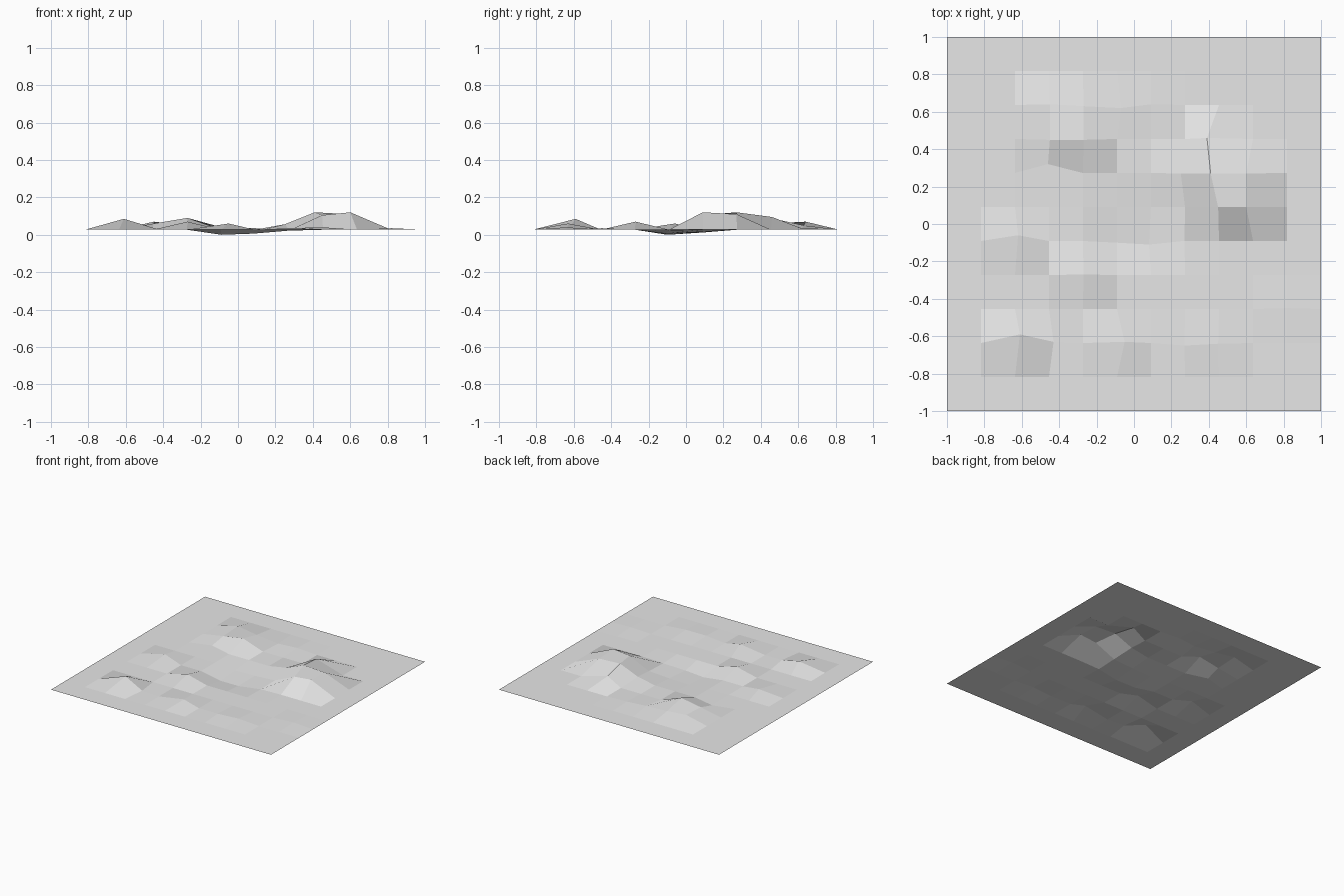
import bpy
import bmesh
from mathutils import Vector

default_cube = bpy.data.objects.get("Cube")
if default_cube:
    bpy.data.objects.remove(default_cube, do_unlink=True)

GROUND_LEVEL = 0.027
CELLS = 11


def make_material(name, colour):
    material = bpy.data.materials.new(name)
    material.use_nodes = True
    material.diffuse_color = colour
    shader = material.node_tree.nodes["Principled BSDF"]
    shader.inputs["Base Color"].default_value = colour
    return material


def sculpt(mesh, points):
    """Pull the grid vertex nearest to each point onto that point."""
    for x, y, z in points:
        target = Vector((x, y, GROUND_LEVEL))
        nearest = min(mesh.verts, key=lambda v: (v.co.xy - target.xy).length)
        nearest.co = (x, y, z)


# Large hill with a bent ridge
large_hill = [
    (.41, .27, .12), (.6, .27, .11), (.6, .09, .12), (.45, .09, .105),
    (.39, .46, .095), (.25, .27, .056),
]

# Small ridge at the back right
back_ridge = [
    (-.27, .45, .09), (-.45, .45, .06), (-.45, .64, .07),
    (-.27, .63, .05), (-.46, .32, .03),
]

# Single low mounds
mounds = [
    (-.61, -.59, .085), (-.27, -.27, .07), (-.62, -.06, .06), (-.05, -.63, .06),
    (-.43, -.63, .03), (.45, -.64, .04), (.27, -.65, .035),
    (.82, -.45, .035), (-.07, .62, .035), (.09, .64, .035),
]

# Shallow hollow in the middle
hollow = [
    (-.09, -.1, 0), (.08, -.11, .006), (-.09, .09, .012),
    (.09, .09, .016), (.27, -.09, .022),
]

# Terrain sheet
mesh = bmesh.new()
bmesh.ops.create_grid(mesh, x_segments=CELLS, y_segments=CELLS, size=1)
for vertex in mesh.verts:
    vertex.co.z = GROUND_LEVEL
for feature in (large_hill, back_ridge, mounds, hollow):
    sculpt(mesh, feature)

terrain_mesh = bpy.data.meshes.new("terrain")
mesh.to_mesh(terrain_mesh)
mesh.free()
terrain_mesh.materials.append(make_material("light grey", (.8, .8, .8, 1)))
terrain = bpy.data.objects.new("terrain", terrain_mesh)
bpy.context.collection.objects.link(terrain)
